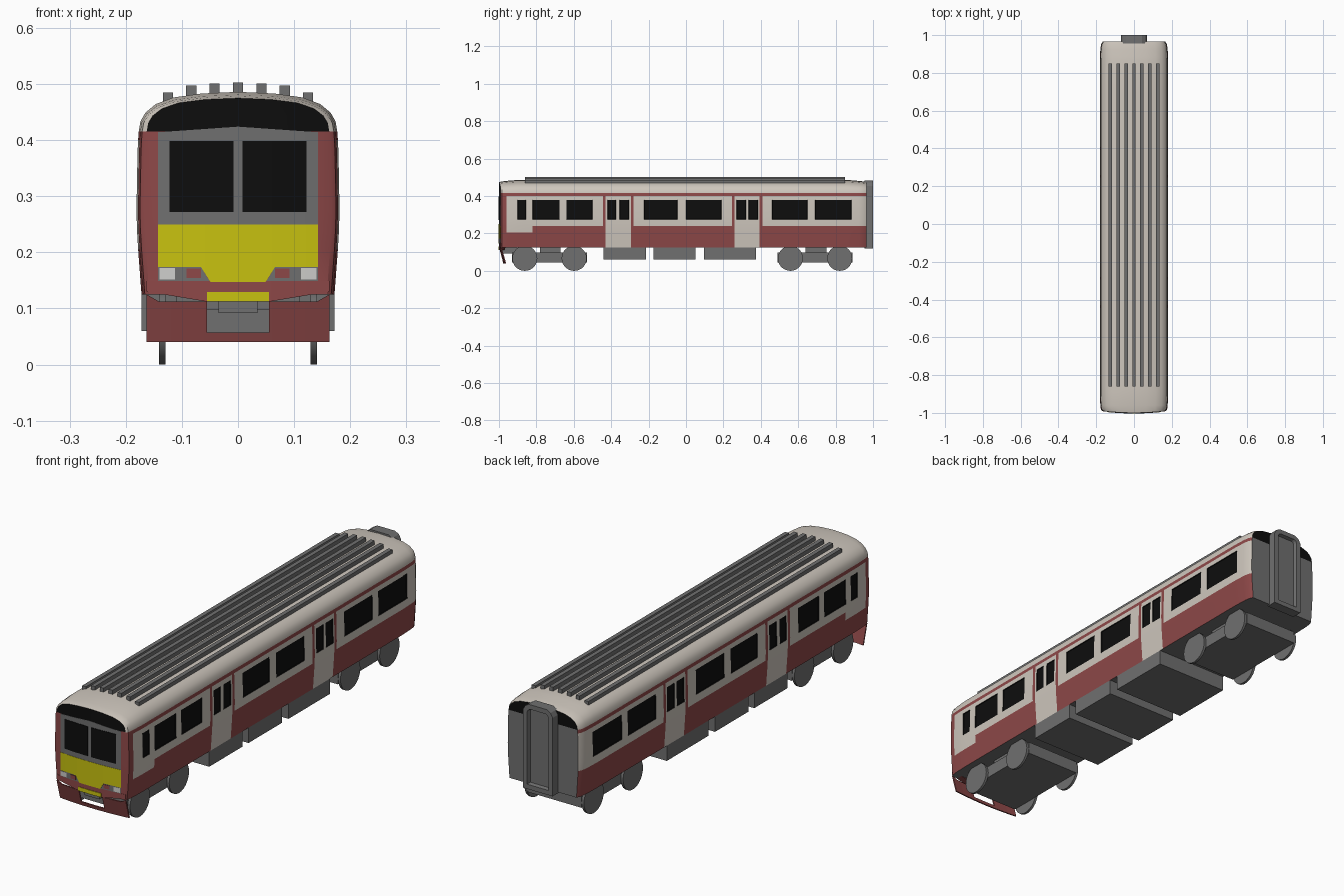
import bpy, bmesh, math
from mathutils import Matrix

if "Cube" in bpy.data.objects:
    bpy.data.objects.remove(bpy.data.objects["Cube"])

MATS = {}
for name, col in {"cream": (0.62, 0.57, 0.51), "red": (0.27, 0.065, 0.065), "grey": (0.16, 0.16, 0.16),
                  "black": (0.004, 0.004, 0.004), "yellow": (0.58, 0.54, 0.005),
                  "lamp_white": (0.62, 0.62, 0.60)}.items():
    m = bpy.data.materials.new(name)
    m.diffuse_color = (*col, 1)
    m.use_nodes = True
    m.node_tree.nodes["Principled BSDF"].inputs["Base Color"].default_value = m.diffuse_color
    MATS[name] = m
ORDER = list(MATS)
BEND = 0.35  # bow of the cab front


def finish(bm, name, mats):
    me = bpy.data.meshes.new(name)
    bm.to_mesh(me)
    bm.free()
    for m in mats:
        me.materials.append(MATS[m])
    ob = bpy.data.objects.new(name, me)
    bpy.context.collection.objects.link(ob)
    return ob


def smooth(ob, deg=30):
    bpy.ops.object.select_all(action='DESELECT')
    ob.select_set(True)
    bpy.context.view_layer.objects.active = ob
    bpy.ops.object.shade_smooth_by_angle(angle=math.radians(deg))


def box(name, x0, x1, y0, y1, z0, z1, mat="grey"):
    bm = bmesh.new()
    bmesh.ops.create_cube(bm, size=1, matrix=Matrix.Translation(((x0 + x1) / 2, (y0 + y1) / 2, (z0 + z1) / 2))
                          @ Matrix.Diagonal((x1 - x0, y1 - y0, z1 - z0, 1)))
    return finish(bm, name, [mat])


def cut_x(bm, faces, xs):
    for x in xs:
        faces = [f for f in faces if f.is_valid]
        geom = faces + list({e for f in faces for e in f.edges}) + list({v for f in faces for v in f.verts})
        r = bmesh.ops.bisect_plane(bm, geom=geom, plane_co=(x, 0, 0), plane_no=(1, 0, 0))
        faces = list({f for f in r["geom"] if isinstance(f, bmesh.types.BMFace)})
    return faces


def plate(name, pts, y, mat, depth=0.004, lean=0.0):
    """Panel on the bowed cab front, from an outline in x and z; lean tips its foot backwards."""
    bm = bmesh.new()
    f = bm.faces.new([bm.verts.new((px, y, pz)) for px, pz in pts])
    cut_x(bm, [f], (-0.12, -0.06, 0.0, 0.06, 0.12))
    r = bmesh.ops.extrude_face_region(bm, geom=bm.faces[:])
    for v in r["geom"]:
        if isinstance(v, bmesh.types.BMVert):
            v.co.y += depth
    for v in bm.verts:
        v.co.y += BEND * v.co.x ** 2 + lean * (0.115 - v.co.z)
    bmesh.ops.recalc_face_normals(bm, faces=bm.faces[:])
    return finish(bm, name, [mat])


def rect(x0, x1, z0, z1):
    return [(x0, z0), (x1, z0), (x1, z1), (x0, z1)]


# ---- body shell: cross-section lofted along y, coloured by height and position
HALF = [(0.172, 0.125), (0.178, 0.205), (0.180, 0.24), (0.181, 0.275), (0.179, 0.38), (0.178, 0.40),
        (0.177, 0.415), (0.174, 0.433), (0.165, 0.449), (0.147, 0.464), (0.115, 0.476), (0.065, 0.483), (0, 0.486)]
WINDOWS = [(-0.90, -0.855), (-0.82, -0.675), (-0.64, -0.50), (-0.225, -0.045), (0.0, 0.19), (0.46, 0.65), (0.69, 0.885),
           (-0.42, -0.375), (-0.355, -0.305), (0.27, 0.32), (0.335, 0.385)]
DOORS = [(-0.43, -0.295), (0.26, 0.393)]
TRIM = 0.015
Y0, Y1 = -1.0, 0.965
TAPER = [(0, 0.92, 0.011), (0.015, 0.965, 0.008), (0.04, 0.985, 0.005), (0.1, 1, 0)]  # distance, width, roof drop


def taper(y):
    d = min(y - Y0, Y1 - y)
    for (a, w0, h0), (b, w1, h1) in zip(TAPER, TAPER[1:]):
        if d <= b:
            t = max(0, (d - a) / (b - a))
            return w0 + (w1 - w0) * t, h0 + (h1 - h0) * t
    return 1, 0


def inside(y, spans, grow=0.0):
    return any(a - grow < y < b + grow for a, b in spans)


def livery(y, z):
    if z > 0.415:
        return "cream"
    if z > 0.40:
        return "red"
    if 0.275 < z < 0.38 and inside(y, WINDOWS):
        return "black"
    if inside(y, DOORS):
        return "cream"
    if z > 0.24:
        return "red" if inside(y, DOORS, TRIM) or y < -0.96 else "cream"
    return "cream" if z > 0.205 and -0.96 < y < -0.82 else "red"


stations = {Y0 + t[0] for t in TAPER} | {Y1 - t[0] for t in TAPER} | {-0.82}
stations |= {v for s in WINDOWS for v in s}
stations |= {v for a, b in DOORS for v in (a - TRIM, a, b, b + TRIM)}
ys = sorted({round(v, 4) for v in stations})

bm = bmesh.new()
rings = []
for y in ys:
    w, drop = taper(y)
    right = [(x * w, z - drop * max(0, z - 0.415) / 0.07) for x, z in HALF]
    rings.append([bm.verts.new((x, y, z)) for x, z in right + [(-x, z) for x, z in right[-2::-1]]])
n, k = len(rings[0]), len(HALF)
panes = []
for i in range(len(ys) - 1):
    ym = (ys[i] + ys[i + 1]) / 2
    for j in range(n):
        a, b = j, (j + 1) % n
        f = bm.faces.new((rings[i][a], rings[i + 1][a], rings[i + 1][b], rings[i][b]))
        h = min(j, n - 2 - j)
        mat = "grey" if j == n - 1 else livery(ym, (HALF[h][1] + HALF[h + 1][1]) / 2)
        f.material_index = ORDER.index(mat)
        if mat == "black":
            panes.append(f)
caps = []
for ring, low in ((rings[0], "red"), (rings[-1], "grey")):
    for j in range(k - 1):
        vs = [ring[j], ring[j + 1], ring[n - 2 - j], ring[n - 1 - j]]
        f = bm.faces.new(list(dict.fromkeys(vs)))
        f.material_index = ORDER.index("black" if HALF[j][1] >= 0.415 else low)
        if low == "red":
            caps.append(f)
bmesh.ops.recalc_face_normals(bm, faces=bm.faces[:])
bmesh.ops.inset_region(bm, faces=panes, thickness=0.002, depth=-0.003, use_even_offset=True)
cut_x(bm, caps, (-0.12, -0.06, 0.0, 0.06, 0.12))
for v in bm.verts:
    if v.co.y < -0.999:
        v.co.y += BEND * v.co.x ** 2
smooth(finish(bm, "body_shell", ORDER))

# ---- cab front panels
plate("windscreen_surround", [(-0.143, 0.24), (0.143, 0.24), (0.143, 0.414), (0, 0.424), (-0.143, 0.414)], -1.001, "grey")
plate("windscreen_left", rect(-0.122, -0.008, 0.272, 0.398), -1.003, "black")
plate("windscreen_right", rect(0.008, 0.122, 0.272, 0.398), -1.003, "black")
plate("warning_panel", [(-0.049, 0.147), (0.049, 0.147), (0.066, 0.174), (0.143, 0.174), (0.143, 0.25), (-0.143, 0.25),
                        (-0.143, 0.174), (-0.066, 0.174)], -1.002, "yellow")
plate("lower_beam", [(-0.163, 0.130), (-0.055, 0.112), (0.055, 0.112), (0.163, 0.130), (0.163, 0.149), (-0.163, 0.149)],
      -1.001, "red", 0.03)
plate("lower_yellow_panel", rect(-0.055, 0.055, 0.112, 0.129), -1.003, "yellow")
for s, side in ((-1, "left"), (1, "right")):
    plate("lamp_housing_" + side, [(s * x, z) for x, z in ((0.051, 0.149), (0.143, 0.149), (0.143, 0.174), (0.066, 0.174))],
          -1.0015, "grey")
    plate("headlight_" + side, [(s * x, z) for x, z in rect(0.112, 0.140, 0.152, 0.172)], -1.003, "lamp_white")
    plate("tail_light_" + side, [(s * x, z) for x, z in rect(0.066, 0.092, 0.154, 0.171)], -1.003, "red")

# ---- front skirt with coupler notch
plate("front_skirt", [(-0.163, 0.04), (0.163, 0.04), (0.163, 0.125), (0.14, 0.112), (0.055, 0.112), (0.055, 0.057),
                      (-0.055, 0.057), (-0.055, 0.112), (-0.14, 0.112), (-0.163, 0.125)], -0.998, "red", 0.006, 0.28)
box("coupler", -0.035, 0.035, -0.985, -0.90, 0.092, 0.124)

# ---- roof ribs
for i in range(-3, 4):
    x, top = i * 0.0417, (0.503, 0.501, 0.497, 0.485)[abs(i)]
    box(f"roof_rib_{i + 4}", x - 0.009, x + 0.009, -0.86, 0.85, top - 0.024, top)

# ---- rear gangway with recessed door
bm = bmesh.new()
arch = [(-0.07, 0.12), (0.07, 0.12), (0.07, 0.455), (0.06, 0.473), (0.042, 0.483), (-0.042, 0.483), (-0.06, 0.473), (-0.07, 0.455)]
f = bm.faces.new([bm.verts.new((x, 0.955, z)) for x, z in arch])
r = bmesh.ops.extrude_face_region(bm, geom=[f])
for v in r["geom"]:
    if isinstance(v, bmesh.types.BMVert):
        v.co.y = 1.0
bmesh.ops.recalc_face_normals(bm, faces=bm.faces[:])
door = [max(bm.faces, key=lambda q: q.calc_center_median().y)]
for t, d in ((0.02, 0), (0.004, -0.015)):
    bmesh.ops.inset_region(bm, faces=door, thickness=t, depth=d, use_even_offset=True)
finish(bm, "gangway", ["grey"])

# ---- underfloor equipment boxes
for i, (a, b) in enumerate(((-0.44, -0.215), (-0.175, 0.05), (0.095, 0.375))):
    box(f"equipment_box_{i + 1}", -0.172, 0.172, a, b, 0.06, 0.127)

# ---- bogies and wheels
for end, yc in (("front", -0.73), ("rear", 0.69)):
    box(end + "_bogie_frame", -0.129, 0.129, yc - 0.2, yc + 0.2, 0.045, 0.098)
    box(end + "_bogie_bolster", -0.11, 0.11, yc - 0.05, yc + 0.06, 0.095, 0.127)
    for dy in (-0.132, 0.132):
        for x in (-0.135, 0.135):
            bm = bmesh.new()
            bmesh.ops.create_cone(bm, cap_ends=True, segments=28, radius1=0.067, radius2=0.067, depth=0.011,
                                  matrix=Matrix.Translation((x, yc + dy, 0.067)) @ Matrix.Rotation(math.pi / 2, 4, 'Y'))
            smooth(finish(bm, end + "_wheel", ["grey"]))
